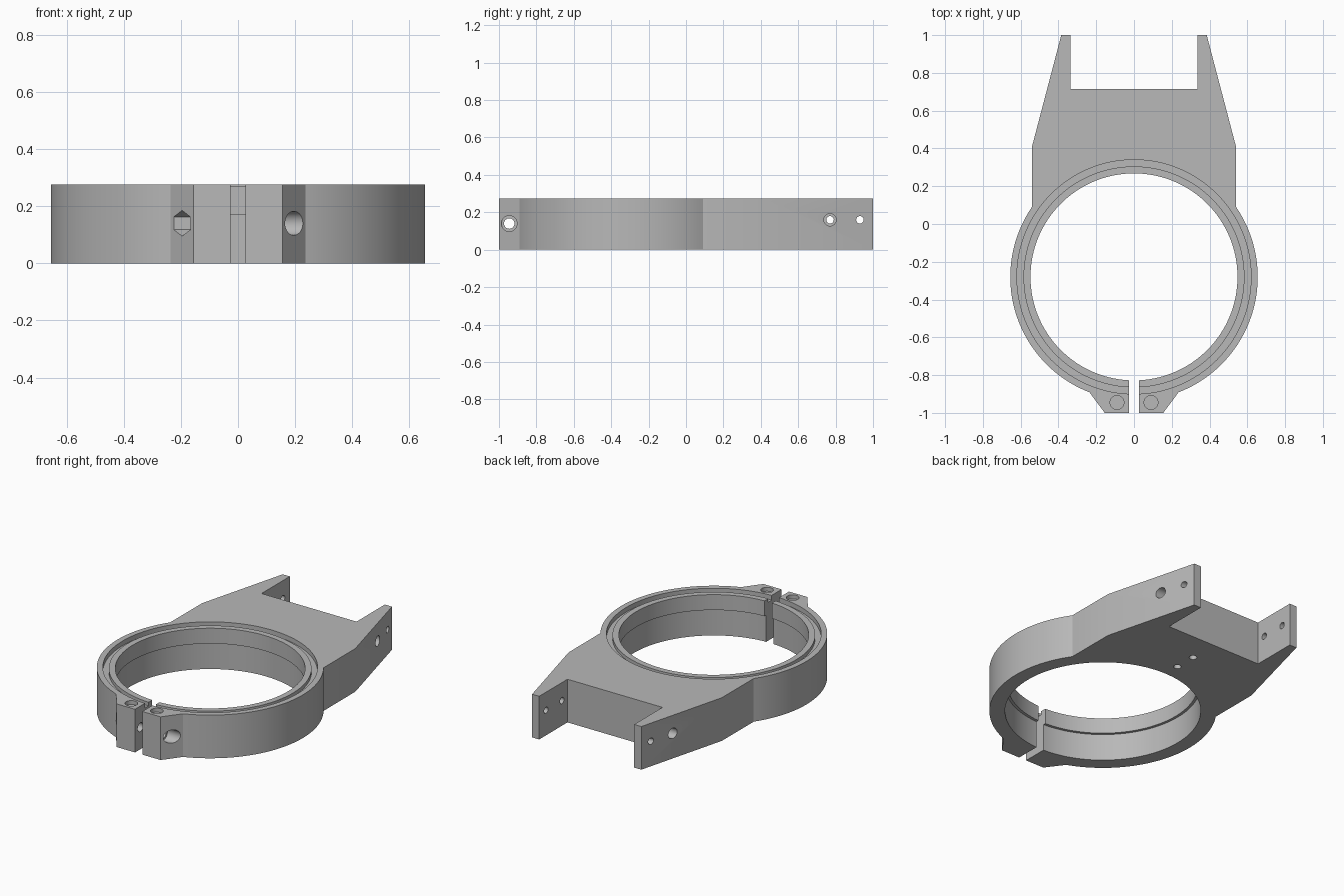
import bpy, bmesh
from math import radians, cos, sin, pi
from mathutils import Matrix, Vector

if "Cube" in bpy.data.objects:
    bpy.data.objects.remove(bpy.data.objects["Cube"], do_unlink=True)

HEIGHT = 0.275
CENTRE_Y = -0.28
SEGMENTS = 128

grey = bpy.data.materials.new("plain grey")
grey.use_nodes = True
grey.diffuse_color = (0.48, 0.48, 0.48, 1)
grey.node_tree.nodes["Principled BSDF"].inputs["Base Color"].default_value = grey.diffuse_color


def finish(bm, name):
    bmesh.ops.recalc_face_normals(bm, faces=bm.faces)
    mesh = bpy.data.meshes.new(name)
    bm.to_mesh(mesh)
    bm.free()
    mesh.materials.append(grey)
    obj = bpy.data.objects.new(name, mesh)
    bpy.context.collection.objects.link(obj)
    return obj


def prism(name, outline, z0, z1):
    bm = bmesh.new()
    face = bm.faces.new([bm.verts.new((x, y, z0)) for x, y in outline])
    out = bmesh.ops.extrude_face_region(bm, geom=[face])
    top = [v for v in out["geom"] if isinstance(v, bmesh.types.BMVert)]
    bmesh.ops.translate(bm, verts=top, vec=(0, 0, z1 - z0))
    return finish(bm, name)


def rod(name, start, end, radius, sides=32, turn=0):
    a, b = Vector(start), Vector(end)
    spin = (b - a).to_track_quat("Z", "Y").to_matrix().to_4x4()
    place = Matrix.Translation((a + b) / 2) @ spin @ Matrix.Rotation(turn, 4, "Z")
    bm = bmesh.new()
    bmesh.ops.create_cone(bm, cap_ends=True, segments=sides, radius1=radius,
                          radius2=radius, depth=(b - a).length, matrix=place)
    return finish(bm, name)


def lathe(name, profile):
    # Closed solid of revolution whose profile starts and ends on the axis
    bm = bmesh.new()
    rings = []
    for r, z in profile:
        rings.append([bm.verts.new((r * cos(2 * pi * i / SEGMENTS),
                                    CENTRE_Y + r * sin(2 * pi * i / SEGMENTS), z))
                      for i in range(SEGMENTS)])
    for lower, upper in zip(rings, rings[1:]):
        for i in range(SEGMENTS):
            j = (i + 1) % SEGMENTS
            bm.faces.new((lower[i], lower[j], upper[j], upper[i]))
    bm.faces.new(rings[0])
    bm.faces.new(rings[-1])
    return finish(bm, name)


def cut(target, cutter):
    mod = target.modifiers.new("cut", "BOOLEAN")
    mod.operation = "DIFFERENCE"
    mod.solver = "EXACT"
    mod.object = cutter
    cutter.hide_render = True
    bpy.context.view_layer.objects.active = target
    bpy.ops.object.modifier_apply(modifier=mod.name)
    bpy.data.objects.remove(cutter, do_unlink=True)


# Body outline: clamp ear, ring arc, tapered arm and notch, mirrored
half = [(0.155, -1.0)]
steps = 40
for i in range(steps + 1):
    a = radians(-68.9 + (68.9 + 34.4) * i / steps)
    half.append((0.655 * cos(a), CENTRE_Y + 0.655 * sin(a)))
half += [(0.54, 0.41), (0.385, 1.0), (0.335, 1.0), (0.335, 0.715)]
outline = half + [(-x, y) for x, y in reversed(half)]
body = prism("clamp_bracket", outline, 0, HEIGHT)

# Stepped bore with the ring groove in the top
cut(body, lathe("bore_cutter", [
    (0.565, -0.1), (0.565, 0.17), (0.548, 0.17), (0.548, 0.268),
    (0.585, 0.268), (0.585, 0.245), (0.62, 0.245), (0.62, 0.4)]))

# Clamp slot
cut(body, prism("slot_cutter", [(-0.026, -1.1), (0.026, -1.1),
                                (0.026, -0.7), (-0.026, -0.7)], -0.1, 0.4))

# Clamp screw hole, round head recess and hexagonal nut pocket
cy, cz = -0.945, 0.14
cut(body, rod("screw_cutter", (-0.4, cy, cz), (0.4, cy, cz), 0.028))
cut(body, rod("head_cutter", (0.135, cy, cz), (0.4, cy, cz), 0.042))
nut = rod("nut_cutter", (-0.4, cy, cz), (-0.135, cy, cz), 0.045, 6)
zs = [v.co.z for v in nut.data.vertices]
if max(zs) - cz < 0.044:
    # Turn the hexagon so that a corner points up
    move = Matrix.Translation((0, cy, cz))
    nut.data.transform(move @ Matrix.Rotation(pi / 6, 4, "X") @ move.inverted())
cut(body, nut)

# Shallow round recesses on top of the ears
for side in (-1, 1):
    cut(body, rod("ear_cutter", (side * 0.09, cy, 0.25), (side * 0.09, cy, 0.4), 0.037))

# Arm pivot holes with outer recesses
for y in (0.77, 0.93):
    cut(body, rod("arm_cutter", (-0.7, y, 0.16), (0.7, y, 0.16), 0.02))
for side in (-1, 1):
    cut(body, rod("recess_cutter", (side * 0.39, 0.77, 0.16), (side * 0.7, 0.77, 0.16), 0.033))

# Blind holes underneath
for y in (0.39, 0.53):
    cut(body, rod("base_cutter", (0, y, -0.1), (0, y, 0.15), 0.022))

bpy.ops.object.select_all(action="DESELECT")
body.select_set(True)
bpy.context.view_layer.objects.active = body
bpy.ops.object.shade_smooth_by_angle(angle=radians(25))
